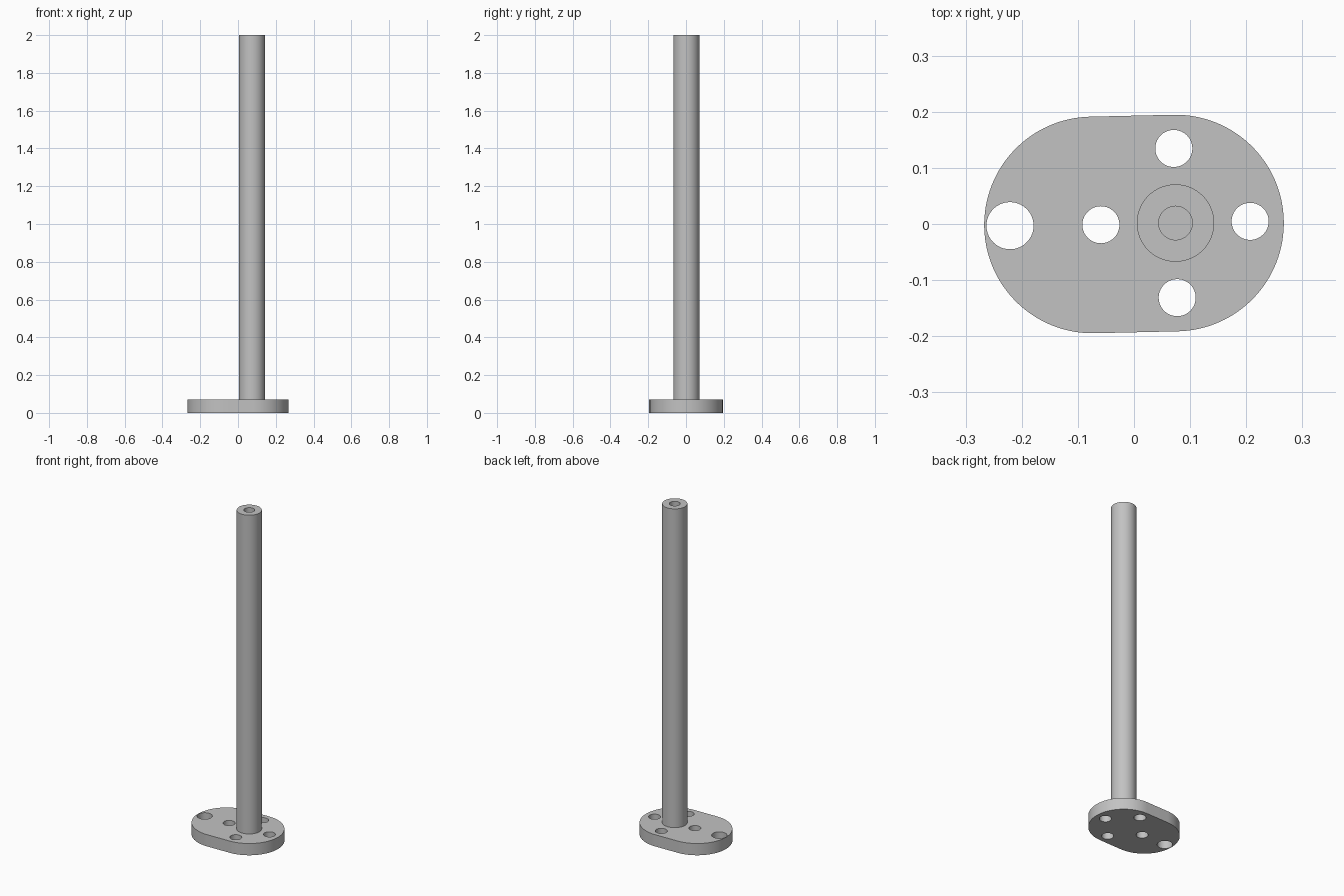
import bpy, bmesh
from math import pi, sin, cos, radians
from mathutils import Matrix

cube = bpy.data.objects.get("Cube")
if cube:
    bpy.data.objects.remove(cube)

SEG = 64
THICK = 0.071          # base plate thickness
AXIS = 0.074           # post axis and arc centre offset
TILT = Matrix.Rotation(radians(1.3), 4, "Z")

steel = bpy.data.materials.new("grey_steel")
steel.use_nodes = True
colour = (0.54, 0.54, 0.54, 1)
steel.diffuse_color = colour
steel.node_tree.nodes["Principled BSDF"].inputs["Base Color"].default_value = colour


def make_object(name, bm):
    bm.transform(TILT)
    bmesh.ops.recalc_face_normals(bm, faces=bm.faces)
    mesh = bpy.data.meshes.new(name)
    bm.to_mesh(mesh)
    bm.free()
    mesh.materials.append(steel)
    obj = bpy.data.objects.new(name, mesh)
    bpy.context.collection.objects.link(obj)
    return obj


def smooth(obj):
    bpy.ops.object.select_all(action="DESELECT")
    obj.select_set(True)
    bpy.context.view_layer.objects.active = obj
    bpy.ops.object.shade_smooth_by_angle(angle=radians(30))


# Base plate: rounded outline extruded upwards
bm = bmesh.new()
outline = []
for side in (1, -1):
    for i in range(SEG + 1):
        a = -pi / 2 + pi * i / SEG
        outline.append(bm.verts.new((side * (AXIS + 0.193 * cos(a)), side * 0.193 * sin(a), 0)))
face = bm.faces.new(outline)
top = bmesh.ops.extrude_face_region(bm, geom=[face])
bmesh.ops.translate(bm, vec=(0, 0, THICK),
                    verts=[v for v in top["geom"] if isinstance(v, bmesh.types.BMVert)])
plate = make_object("base_plate", bm)

# Through holes: four around the post and a larger one at the far end
holes = [(AXIS + 0.133 * cos(k * pi / 2), 0.133 * sin(k * pi / 2), 0.033) for k in range(4)]
holes.append((-0.221, 0.002, 0.042))
bm = bmesh.new()
for x, y, r in holes:
    bmesh.ops.create_cone(bm, cap_ends=True, segments=SEG, radius1=r, radius2=r,
                          depth=0.3, matrix=Matrix.Translation((x, y, THICK / 2)))
cutter = make_object("hole_cutter", bm)
cutter.hide_render = True

cut = plate.modifiers.new("holes", "BOOLEAN")
cut.operation = "DIFFERENCE"
cut.solver = "EXACT"
cut.object = cutter
bpy.context.view_layer.objects.active = plate
bpy.ops.object.modifier_apply(modifier=cut.name)
bpy.data.objects.remove(cutter)
smooth(plate)

# Post: lathed profile with a blind bore in its top end
profile = [(0, 0.03), (0.069, 0.03), (0.069, 2), (0.03, 2), (0.03, 1.83), (0, 1.83)]
bm = bmesh.new()
verts = [bm.verts.new((r, 0, z)) for r, z in profile]
edges = [bm.edges.new(pair) for pair in zip(verts, verts[1:])]
bmesh.ops.spin(bm, geom=verts + edges, cent=(0, 0, 0), axis=(0, 0, 1),
               angle=2 * pi, steps=SEG)
bmesh.ops.remove_doubles(bm, verts=bm.verts, dist=0.0001)
bm.transform(Matrix.Translation((AXIS, 0, 0)))
smooth(make_object("post", bm))
